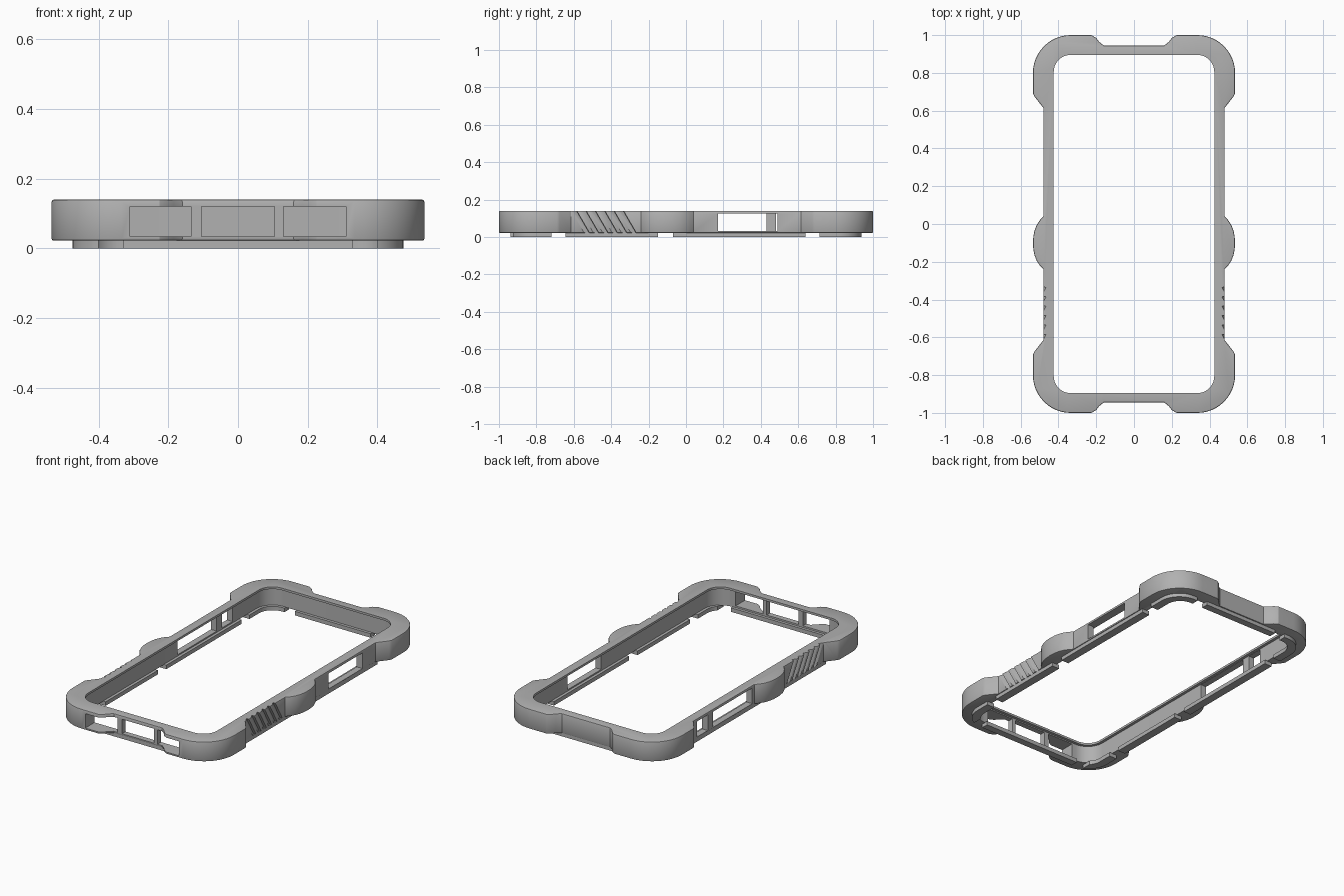
import bpy, bmesh, math
from mathutils import Matrix

cube = bpy.data.objects.get("Cube")
if cube:
    bpy.data.objects.remove(cube, do_unlink=True)

GREY = (0.44, 0.44, 0.44, 1)
grey = bpy.data.materials.new("matte grey")
grey.use_nodes = True
grey.diffuse_color = GREY
bsdf = next(n for n in grey.node_tree.nodes if n.type == 'BSDF_PRINCIPLED')
bsdf.inputs["Base Color"].default_value = GREY
bsdf.inputs["Roughness"].default_value = 0.6


def finish(name, bm):
    bmesh.ops.recalc_face_normals(bm, faces=bm.faces)
    mesh = bpy.data.meshes.new(name)
    bm.to_mesh(mesh)
    bm.free()
    mesh.materials.append(grey)
    obj = bpy.data.objects.new(name, mesh)
    bpy.context.collection.objects.link(obj)
    return obj


def prism(name, outline, z0, z1):
    bm = bmesh.new()
    face = bm.faces.new([bm.verts.new((x, y, z0)) for x, y in outline])
    top = bmesh.ops.extrude_face_region(bm, geom=[face])["geom"]
    bmesh.ops.translate(bm, vec=(0, 0, z1 - z0),
                        verts=[v for v in top if isinstance(v, bmesh.types.BMVert)])
    return finish(name, bm)


def box(name, x0, x1, y0, y1, z0, z1):
    return prism(name, [(x0, y0), (x1, y0), (x1, y1), (x0, y1)], z0, z1)


def arc(cx, cy, r, start, end, steps=12):
    angles = [math.radians(start + (end - start) * i / steps) for i in range(steps + 1)]
    return [(cx + r * math.cos(a), cy + r * math.sin(a)) for a in angles]


def rounded(hx, hy, r):
    pts = []
    for k, (sx, sy) in enumerate([(1, 1), (-1, 1), (-1, -1), (1, -1)]):
        pts += arc(sx * (hx - r), sy * (hy - r), r, 90 * k, 90 * k + 90)
    return pts


def bake(obj):
    graph = bpy.context.evaluated_depsgraph_get()
    mesh = bpy.data.meshes.new_from_object(obj.evaluated_get(graph))
    obj.modifiers.clear()
    obj.data = mesh


def cut(obj, cutters):
    for c in cutters:
        c.hide_render = True
        mod = obj.modifiers.new("cut", 'BOOLEAN')
        mod.operation, mod.solver, mod.object = 'DIFFERENCE', 'EXACT', c
    bake(obj)
    for c in cutters:
        bpy.data.objects.remove(c, do_unlink=True)


# Outer outline of the right half, from the front notch round to the back notch
W, SIDE = 0.535, 0.48
half = [(0.16, -0.945), (0.185, -0.965), (0.2, -0.985), (0.225, -1)]
half += arc(W - 0.2, -0.8, 0.2, -90, 0)
half += [(W, -0.69), (W - 0.008, -0.675), (SIDE, -0.615)]
# Side lobe with soft shoulders
lobe = [(SIDE, 0.14), (0.497, 0.122), (0.515, 0.095), (0.527, 0.065), (0.533, 0.033)]
half += [(x, -0.1 - d) for x, d in lobe] + [(W, -0.1)]
half += [(x, -0.1 + d) for x, d in reversed(lobe)]
half += [(SIDE, 0.615), (W - 0.008, 0.675), (W, 0.69)]
half += arc(W - 0.2, 0.8, 0.2, 0, 90)
half += [(0.225, 1), (0.2, 0.985), (0.185, 0.965), (0.16, 0.945)]
outline = half + [(-x, y) for x, y in reversed(half)]

# Bumper body with small bevels on its rims
frame = prism("bumper_frame", outline, 0.022, 0.14)
bevel = frame.modifiers.new("rim", 'BEVEL')
bevel.width, bevel.segments = 0.006, 2
bevel.limit_method, bevel.angle_limit = 'ANGLE', math.radians(75)
bake(frame)

# Opening under the top lip, and the wider cavity below it
cutters = [prism("lip_hole", rounded(0.425, 0.895, 0.09), -0.1, 0.3),
           prism("cavity", rounded(0.442, 0.912, 0.107), -0.1, 0.127)]

# Port and button windows
for x0, x1 in [(-0.31, -0.135), (-0.105, 0.105), (0.13, 0.31)]:
    cutters.append(box("port", x0, x1, -1.1, -0.85, 0.034, 0.12))
for side, y0, y1 in [(1, 0.17, 0.49), (-1, 0.06, 0.43), (-1, 0.48, 0.58)]:
    x0, x1 = sorted((side * 0.4, side * 0.6))
    cutters.append(box("button_window", x0, x1, y0, y1, 0.032, 0.125))

# Slanted grip grooves on both sides
for side in (1, -1):
    for i in range(6):
        groove = prism("groove", [(SIDE - 0.014, 0.012), (SIDE + 0.01, -0.028),
                                  (SIDE + 0.01, 0.016)], -0.15, 0.15)
        groove.data.transform(Matrix.Translation((0, -0.565 + 0.05 * i, 0.08))
                              @ Matrix.Rotation(math.radians(30), 4, 'X'))
        if side < 0:
            groove.data.transform(Matrix.Scale(-1, 4, (1, 0, 0)))
            groove.data.flip_normals()
        cutters.append(groove)
cut(frame, cutters)

# Retaining ledge beneath the body, broken by gaps
ledge = prism("retaining_ledge", rounded(0.475, 0.938, 0.13), 0, 0.024)
cutters = [prism("ledge_hole", rounded(0.425, 0.895, 0.09), -0.1, 0.2)]
for y0, y1 in [(-0.72, -0.645), (-0.15, -0.07), (0.64, 0.715)]:
    cutters.append(box("side_gap", -0.6, 0.6, y0, y1, -0.1, 0.1))
for s in (1, -1):
    for y, x0, x1 in [(-0.95, 0.33, 0.4), (0.95, 0.25, 0.32)]:
        a, b = sorted((s * x0, s * x1))
        cutters.append(box("end_gap", a, b, y - 0.1, y + 0.1, -0.1, 0.1))
cut(ledge, cutters)

# Smooth curves, crisp edges
for obj in (frame, ledge):
    bpy.ops.object.select_all(action='DESELECT')
    obj.select_set(True)
    bpy.context.view_layer.objects.active = obj
    bpy.ops.object.shade_smooth_by_angle(angle=math.radians(28))
